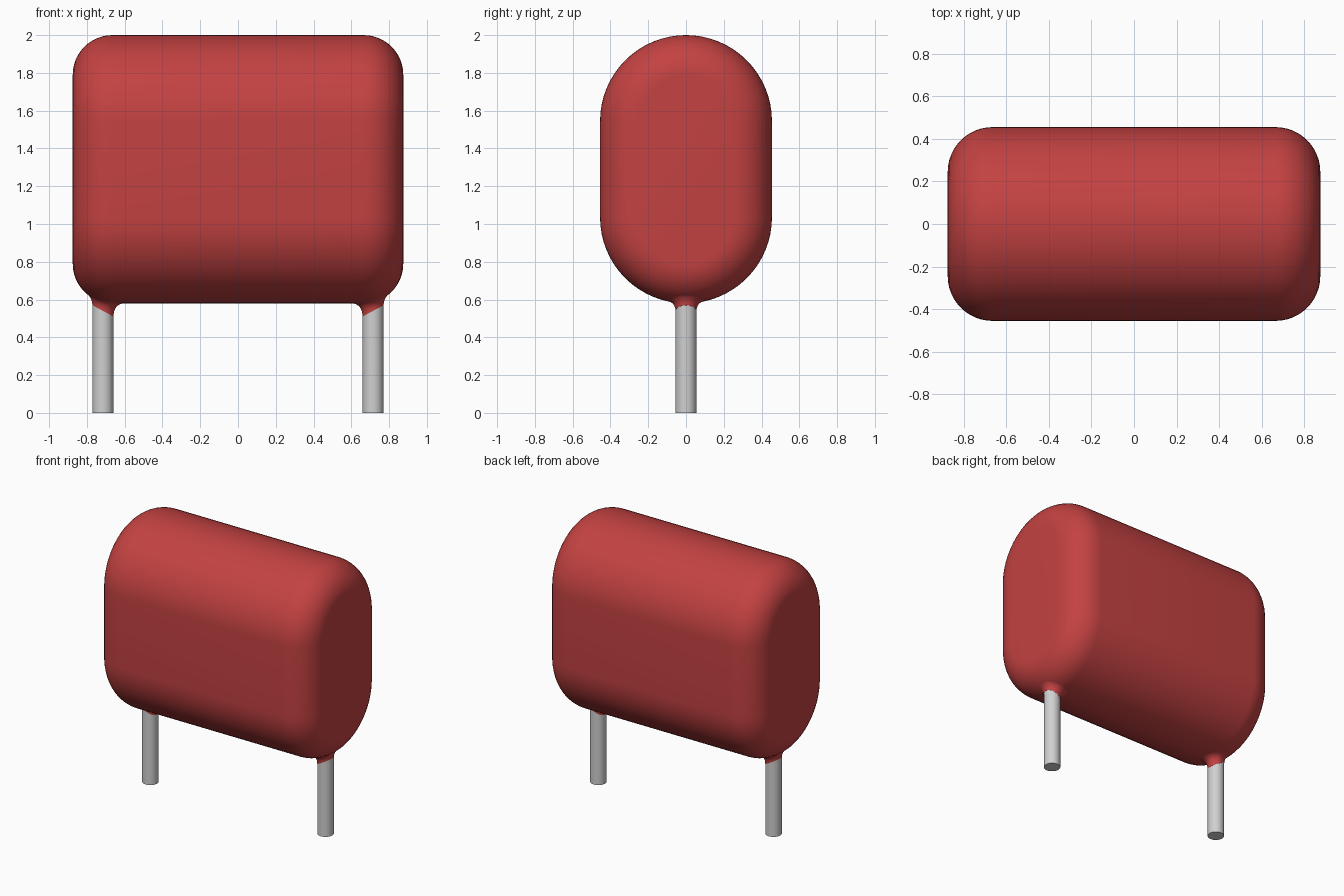
import bpy, bmesh, math

cube = bpy.data.objects.get("Cube")
if cube:
    bpy.data.objects.remove(cube, do_unlink=True)

HALF_X, RADIUS, FILLET = 0.875, 0.455, 0.21     # body half length, end-cap arc, edge rounding
Z_LOW, Z_HIGH = 1.035, 1.545                    # centres of the lower and upper arcs
LEAD_X, LEAD_R = 0.715, 0.055


def material(name, rgb, rough):
    m = bpy.data.materials.new(name)
    m.use_nodes = True
    m.diffuse_color = (*rgb, 1)
    bsdf = m.node_tree.nodes["Principled BSDF"]
    bsdf.inputs["Base Color"].default_value = (*rgb, 1)
    bsdf.inputs["Roughness"].default_value = rough
    return m


RED = material("red coating", (0.55, 0.054, 0.054), 0.5)
GREY = material("tinned metal grey", (0.63, 0.63, 0.63), 0.4)


def loft(name, rings, mat, caps=True):
    """Skin a list of closed rings, optionally capping both ends."""
    bm = bmesh.new()
    loops = [[bm.verts.new(p) for p in ring] for ring in rings]
    n = len(loops[0])
    for a, b in zip(loops, loops[1:]):
        for i in range(n):
            j = (i + 1) % n
            bm.faces.new((a[i], a[j], b[j], b[i]))
    if caps:
        bm.faces.new(loops[0])
        bm.faces.new(loops[-1])
    bmesh.ops.recalc_face_normals(bm, faces=bm.faces)
    mesh = bpy.data.meshes.new(name)
    bm.to_mesh(mesh)
    bm.free()
    mesh.materials.append(mat)
    obj = bpy.data.objects.new(name, mesh)
    bpy.context.collection.objects.link(obj)
    bpy.ops.object.select_all(action='DESELECT')
    obj.select_set(True)
    bpy.context.view_layer.objects.active = obj
    bpy.ops.object.shade_smooth_by_angle(angle=math.radians(40))
    return obj


def stadium(x, r, steps=32):
    """Upright rounded slot outline in the YZ plane."""
    pts = []
    for zc, start in ((Z_HIGH, 0), (Z_LOW, math.pi)):
        for i in range(steps + 1):
            a = start + math.pi * i / steps
            pts.append((x, r * math.cos(a), zc + r * math.sin(a)))
    return pts


def body_bottom(x, y):
    """Height of the body's underside."""
    d = max(0.0, abs(x) - (HALF_X - FILLET))
    r = RADIUS - FILLET + math.sqrt(max(0.0, FILLET ** 2 - d * d))
    return Z_LOW - math.sqrt(r * r - y * y)


# Body: slot outline swept along x with rounded ends
angles = [math.pi / 2 * i / 12 for i in range(13)]
half = [(HALF_X - FILLET * (1 - math.sin(t)), RADIUS - FILLET * (1 - math.cos(t))) for t in angles]
sections = [(-x, r) for x, r in reversed(half)] + half
loft("body", [stadium(x, r) for x, r in sections], RED)


def lead(side, label):
    # Straight wire
    def ring(z):
        return [(side * LEAD_X + LEAD_R * math.cos(a), LEAD_R * math.sin(a), z)
                for a in (math.tau * i / 32 for i in range(32))]
    loft(label + "_lead", [ring(0), ring(0.65)], GREY)

    # Coating meniscus blending from the wire into the body
    rings = []
    for k in range(9):
        t = k / 8
        pts = []
        for i in range(32):
            a = math.tau * i / 32
            c, s = math.cos(a), math.sin(a)
            r0 = LEAD_R + 0.001
            r1 = r0 + 0.05 - 0.018 * c
            z0 = 0.54 + 0.03 * c
            zc = body_bottom(LEAD_X + r0 * c, r0 * s)
            z1 = body_bottom(LEAD_X + r1 * c, r1 * s) + 0.002
            rho = (1 - t * t) * r0 + t * t * r1
            z = (1 - t) ** 2 * z0 + 2 * t * (1 - t) * zc + t * t * z1
            pts.append((side * (LEAD_X + rho * c), rho * s, z))
        rings.append(pts)
    # Close the lower rim onto the wire
    loft(label + "_coating_collar", rings, RED)


lead(1, "left")
lead(-1, "right")
